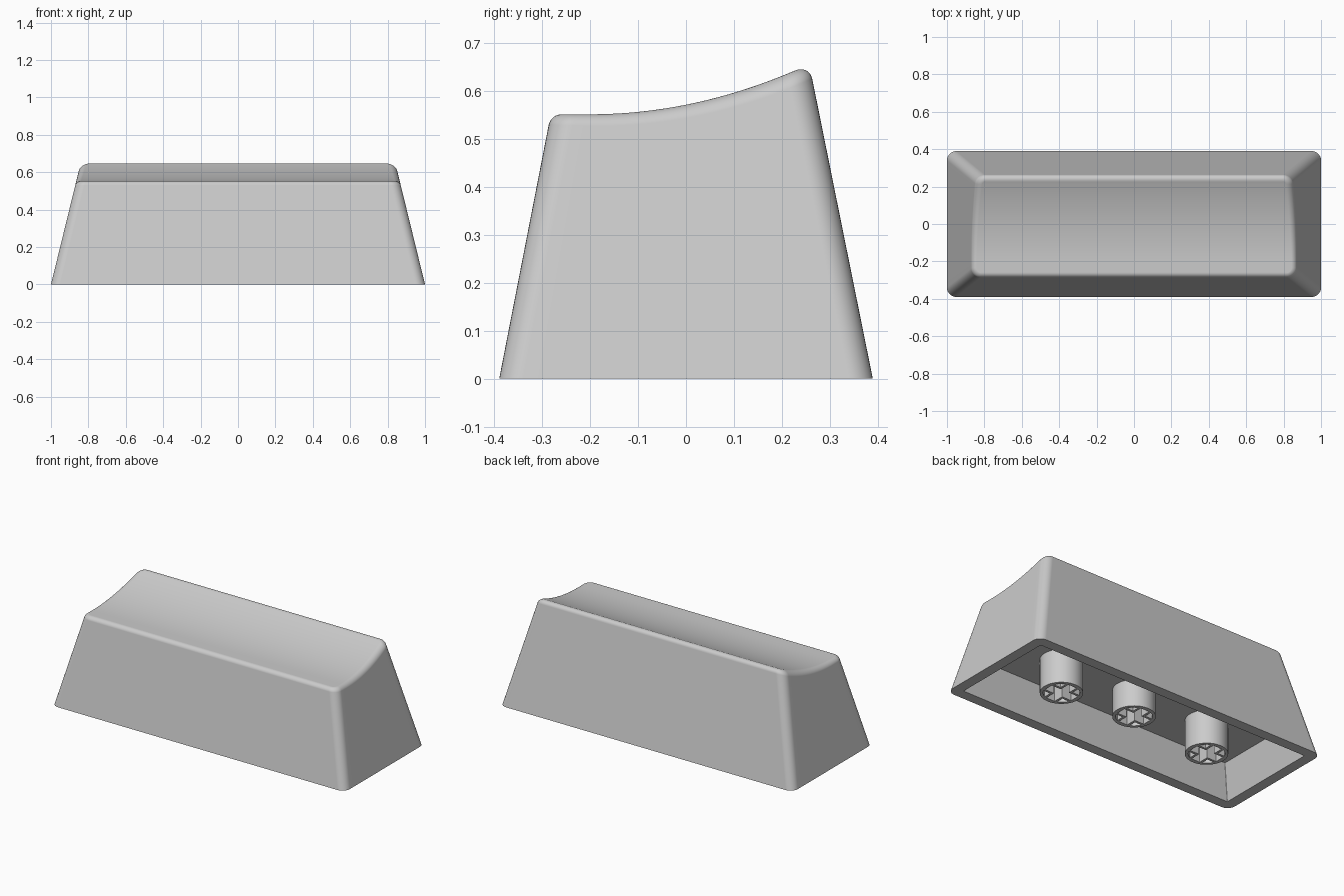
import bpy
import bmesh
from math import sin, cos, asin, pi

cube = bpy.data.objects.get("Cube")
if cube:
    bpy.data.objects.remove(cube, do_unlink=True)

# One plain grey plastic
plastic = bpy.data.materials.new("grey_plastic")
plastic.use_nodes = True
GREY = (0.6, 0.6, 0.6, 1)
plastic.diffuse_color = GREY
plastic.node_tree.nodes["Principled BSDF"].inputs["Base Color"].default_value = GREY

WALL = 0.064       # shell thickness at the base
CORNER = 0.05      # rounding of the upright edges
CEILING = 0.207    # height of the hollow
ARC, SIDE = 8, 20  # steps per corner and along each end


def finish(obj):
    bpy.ops.object.select_all(action="DESELECT")
    obj.select_set(True)
    bpy.context.view_layer.objects.active = obj
    if obj.type == "CURVE":
        bpy.ops.object.convert(target="MESH")
    bpy.ops.object.shade_smooth_by_angle(angle=pi / 6)


def dish(y):
    """Height of the scooped top."""
    return 0.552 + max(0, y + 0.2) ** 2 / 2


def fillet(y):
    """Size of the rim rounding, wider at the sharper back edge."""
    return 0.0275 + 0.021 * y


def outline_point(i, z, inset):
    """Point i of the +x half of the tapered rounded rectangle at height z."""
    radius = max(CORNER - inset, 0.004)
    hx = 1 - 0.245 * z - inset - radius
    front = -0.39 + 0.195 * z + inset + radius
    back = 0.39 - 0.202 * z - inset - radius
    if i <= ARC:
        a = -pi / 2 + pi / 2 * i / ARC
        return hx + radius * cos(a), front + radius * sin(a)
    if i < ARC + SIDE:
        return hx + radius, front + (back - front) * (i - ARC) / SIDE
    a = pi / 2 * (i - ARC - SIDE) / ARC
    return hx + radius * cos(a), back + radius * sin(a)


def ring(bm, height, inset):
    """Closed ring with height and inset depending on y, mirrored across x."""
    half = []
    for i in range(2 * ARC + SIDE + 1):
        y = 0
        for _ in range(10):
            z = height(y)
            x, y = outline_point(i, z, inset(y))
        half.append((x, y, height(y)))
    points = half + [(-x, y, z) for x, y, z in reversed(half)]
    return [bm.verts.new(p) for p in points]


def bridge(bm, lower, upper):
    n = len(lower)
    for i in range(n):
        j = (i + 1) % n
        bm.faces.new((lower[i], lower[j], upper[j], upper[i]))


def span(bm, loop):
    """Fill a mirrored ring with strips running along x."""
    n = len(loop)
    for i in range(n // 2 - 1):
        bm.faces.new((loop[i], loop[i + 1], loop[n - 2 - i], loop[n - 1 - i]))


# Shell: hollow, base rim, tapered walls, rounded top rim and scooped top
bm = bmesh.new()
rings = [ring(bm, lambda y: CEILING, lambda y: WALL),
         ring(bm, lambda y: 0, lambda y: WALL),
         ring(bm, lambda y: 0, lambda y: 0)]
STEPS = 8
for k in range(STEPS + 1):
    a = pi / 2 * k / STEPS
    rings.append(ring(bm, lambda y: dish(y) - fillet(y) * (1 - sin(a)),
                      lambda y: fillet(y) * (1 - cos(a))))
for lower, upper in zip(rings, rings[1:]):
    bridge(bm, lower, upper)
span(bm, rings[0])
span(bm, rings[-1])
bmesh.ops.recalc_face_normals(bm, faces=bm.faces)
mesh = bpy.data.meshes.new("key_shell")
bm.to_mesh(mesh)
bm.free()
mesh.materials.append(plastic)
shell = bpy.data.objects.new("key_shell", mesh)
bpy.context.collection.objects.link(shell)
finish(shell)
# Keep the broad walls evenly shaded beside the roundings
shell.modifiers.new("even_shading", "WEIGHTED_NORMAL").keep_sharp = True


# Round stems: thin tube, cross-shaped socket and four hollow quadrants
def add_spline(curve, points):
    spline = curve.splines.new("POLY")
    spline.points.add(len(points) - 1)
    for p, (x, y) in zip(spline.points, points):
        p.co = (x, y, 0, 1)
    spline.use_cyclic_u = True


def arc(radius, start, end, steps):
    angles = [start + (end - start) * t / steps for t in range(steps + 1)]
    return [(radius * cos(a), radius * sin(a)) for a in angles]


def stem(name, x, bottom):
    top = CEILING + 0.005
    curve = bpy.data.curves.new(name, "CURVE")
    curve.dimensions = "2D"
    curve.fill_mode = "BOTH"
    curve.extrude = (top - bottom) / 2
    add_spline(curve, arc(0.118, 0, 2 * pi, 64)[:-1])
    arm, w = 0.093, 0.029
    inner, rib = 0.1, 0.043
    start = asin(rib / inner)
    cross = []
    corner = [(arm, -w), (arm, w), (w, w)]
    quadrant = [(rib, rib)] + arc(inner, start, pi / 2 - start, 6)
    for _ in range(4):
        cross += corner
        add_spline(curve, quadrant)
        corner = [(-v, u) for u, v in corner]
        quadrant = [(-v, u) for u, v in quadrant]
    add_spline(curve, cross)
    curve.materials.append(plastic)
    obj = bpy.data.objects.new(name, curve)
    obj.location = (x, 0, (top + bottom) / 2)
    bpy.context.collection.objects.link(obj)
    finish(obj)


stem("centre_stem", 0, 0.043)
stem("left_stem", 0.515, 0)
stem("right_stem", -0.515, 0)
